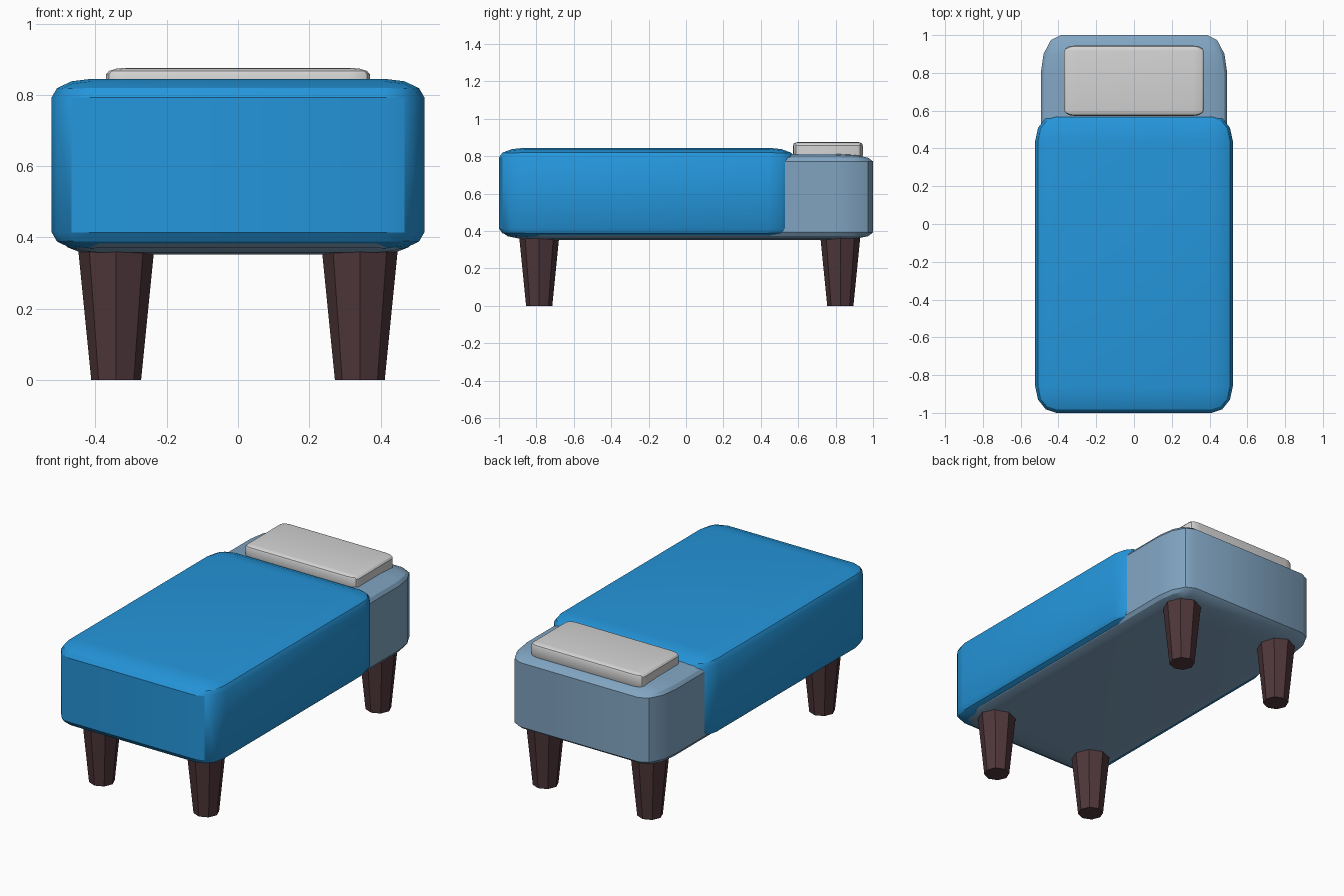
import bpy, bmesh, math

if "Cube" in bpy.data.objects:
    bpy.data.objects.remove(bpy.data.objects["Cube"])


def material(name, color):
    m = bpy.data.materials.new(name)
    m.diffuse_color = (*color, 1)
    m.use_nodes = True
    m.node_tree.nodes["Principled BSDF"].inputs["Base Color"].default_value = m.diffuse_color
    return m


blue = material("blanket blue", (0.018, 0.305, 0.71))
grey_blue = material("mattress grey blue", (0.22, 0.376, 0.54))
off_white = material("pillow light grey", (0.66, 0.66, 0.66))
brown = material("dark brown wood", (0.078, 0.038, 0.043))


def finish(bm, name, mat, location):
    bmesh.ops.recalc_face_normals(bm, faces=bm.faces)
    mesh = bpy.data.meshes.new(name)
    bm.to_mesh(mesh)
    bm.free()
    obj = bpy.data.objects.new(name, mesh)
    obj.location = location
    mesh.materials.append(mat)
    bpy.context.collection.objects.link(obj)
    return obj


def rounded_box(name, mat, low, high, radii):
    """Box with a different corner radius along each axis."""
    half = [(b - a) / 2 for a, b in zip(low, high)]
    centre = [(a + b) / 2 for a, b in zip(low, high)]
    bm = bmesh.new()
    bmesh.ops.create_cube(bm, size=2)
    bmesh.ops.bevel(bm, geom=bm.edges[:], offset=0.5, segments=3,
                    profile=0.5, affect='EDGES')
    for v in bm.verts:
        for i in range(3):
            c = v.co[i]
            bulge = (abs(c) - 0.5) * 2 * radii[i]
            if abs(c) < 0.49:
                continue
            v.co[i] = math.copysign(half[i] - radii[i] + bulge, c)
    obj = finish(bm, name, mat, centre)
    bpy.ops.object.select_all(action='DESELECT')
    obj.select_set(True)
    bpy.context.view_layer.objects.active = obj
    bpy.ops.object.shade_smooth_by_angle(angle=math.radians(30))
    return obj


# Mattress, blanket wrapped round it, and pillow
rounded_box("mattress", grey_blue, (-0.493, -0.98, 0.352), (0.493, 1.0, 0.812), (0.105, 0.2, 0.04))
rounded_box("blanket", blue, (-0.523, -1.0, 0.362), (0.523, 0.58, 0.845), (0.112, 0.14, 0.052))
rounded_box("pillow", off_white, (-0.37, 0.572, 0.785), (0.37, 0.945, 0.876), (0.058, 0.03, 0.018))

# Four tapered eight-sided legs
LEG_TOP = 0.37
for end, y in (("front", -0.785), ("back", 0.825)):
    for side, x in (("left", -0.342), ("right", 0.342)):
        bm = bmesh.new()
        bmesh.ops.create_cone(bm, cap_ends=True, segments=8, radius1=0.07,
                              radius2=0.107, depth=LEG_TOP)
        finish(bm, f"{end}_{side}_leg", brown, (x, y, LEG_TOP / 2))
